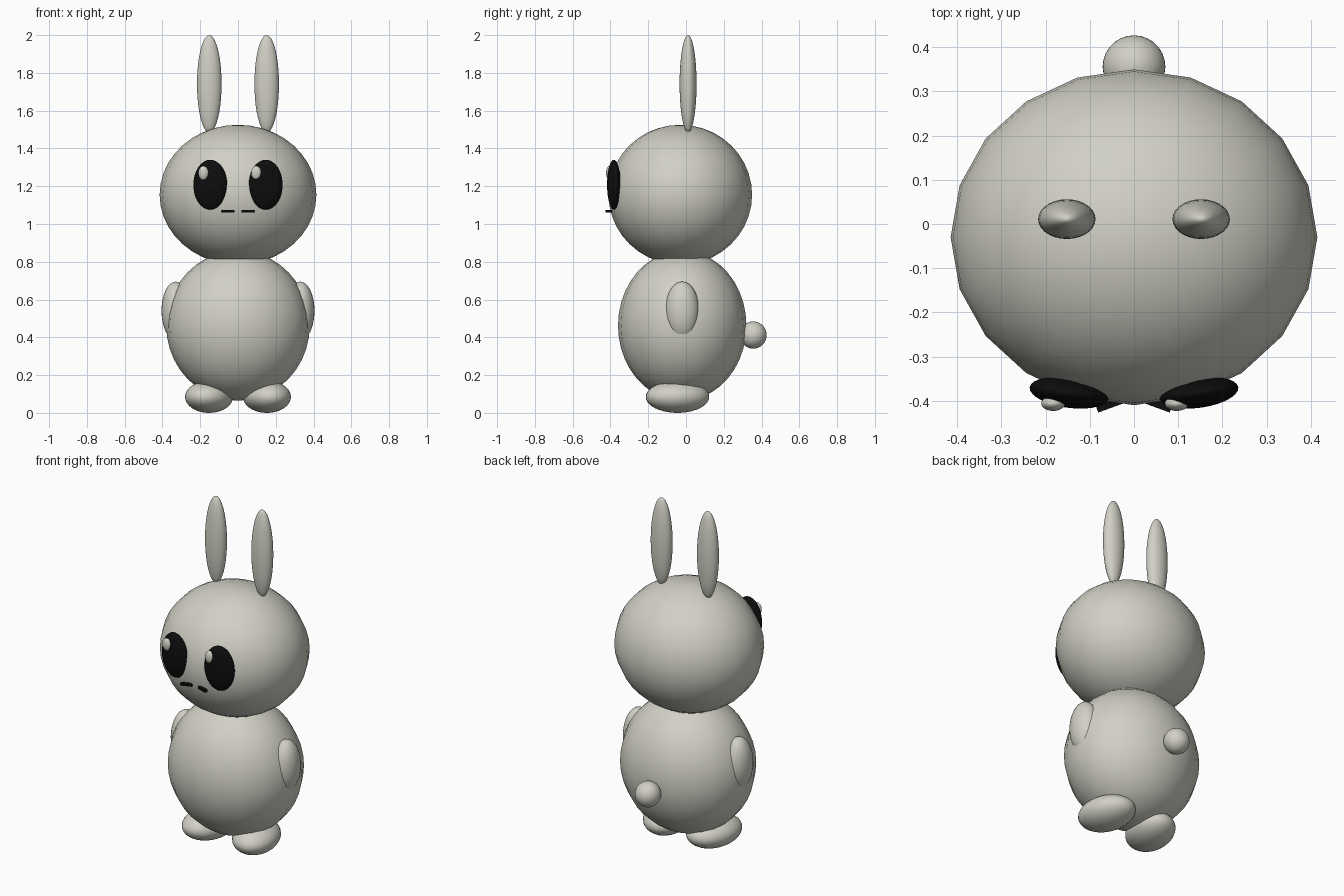
import bpy
import math

default = bpy.data.objects.get("Cube")
if default:
    bpy.data.objects.remove(default, do_unlink=True)


def make_material(name, color):
    mat = bpy.data.materials.new(name)
    mat.use_nodes = True
    mat.diffuse_color = color
    bsdf = mat.node_tree.nodes["Principled BSDF"]
    bsdf.inputs["Base Color"].default_value = color
    bsdf.inputs["Roughness"].default_value = 0.6
    return mat


fur = make_material("warm grey", (0.64, 0.63, 0.56, 1))
black = make_material("black", (0.004, 0.004, 0.004, 1))


def finish(name, scale, mat):
    obj = bpy.context.object
    obj.name = name
    obj.scale = scale
    obj.data.materials.append(mat)
    return obj


def ellipsoid(name, center, radii, mat=fur, turn=0, segments=28, rings=20):
    bpy.ops.mesh.primitive_uv_sphere_add(
        segments=segments, ring_count=rings, radius=1,
        location=center, rotation=(0, 0, math.radians(turn)))
    bpy.ops.object.shade_smooth()
    return finish(name, radii, mat)


def box(name, center, size, mat, turn):
    bpy.ops.mesh.primitive_cube_add(
        size=1, location=center, rotation=(0, 0, math.radians(turn)))
    return finish(name, size, mat)


# Head, body and tail
ellipsoid("head", (0, -0.03, 1.155), (0.415, 0.38, 0.37), segments=20)
ellipsoid("body", (0, -0.02, 0.462), (0.38, 0.34, 0.397), segments=20)
ellipsoid("tail", (0, 0.356, 0.412), (0.071, 0.071, 0.072))

# Paired parts
for side, s in (("left", 1), ("right", -1)):
    ellipsoid(side + "_ear", (s * 0.152, 0.011, 1.742), (0.065, 0.045, 0.258))
    ellipsoid(side + "_arm", (s * 0.33, -0.02, 0.54), (0.075, 0.09, 0.155))
    ellipsoid(side + "_foot", (s * 0.153, -0.045, 0.085),
              (0.125, 0.17, 0.085), turn=s * 13)
    ellipsoid(side + "_eye", (s * 0.147, -0.382, 1.208),
              (0.09, 0.034, 0.132), black, turn=s * 8)
    # The glint sits on the same side of both eyes
    ellipsoid(side + "_eye_glint", (s * 0.14 - 0.043, -0.406, 1.27),
              (0.027, 0.017, 0.037))
    box(side + "_mouth_bar", (s * 0.053, -0.407, 1.068),
        (0.066, 0.018, 0.014), black, turn=s * -20)
